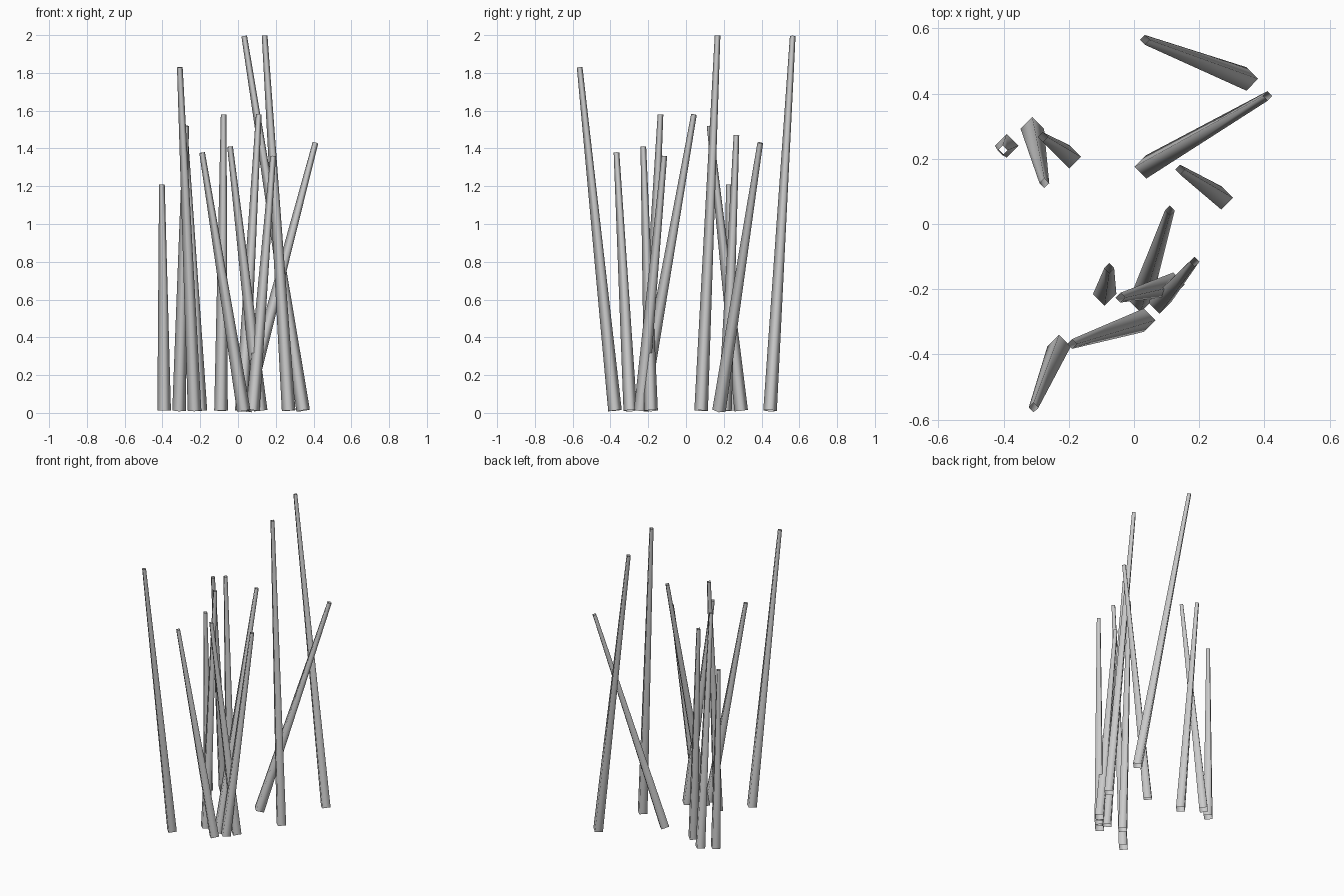
import bpy
from mathutils import Vector

BASE_R, TIP_R, BASE_Z = 0.036, 0.015, 0.012

# base x, base y, tip x, tip y, tip z
STALKS = [
    (0.345, 0.445, 0.033, 0.565, 1.995),
    (0.037, 0.175, 0.41, 0.393, 1.43),
    (-0.391, 0.24, -0.403, 0.226, 1.21),
    (-0.312, 0.292, -0.275, 0.125, 1.52),
    (-0.199, 0.206, -0.28, 0.267, 1.47),
    (0.268, 0.08, 0.141, 0.167, 1.998),
    (0.02, -0.235, 0.11, 0.042, 1.58),
    (0.078, -0.24, 0.186, -0.115, 1.36),
    (0.12, -0.185, -0.042, -0.226, 1.41),
    (-0.09, -0.215, -0.076, -0.135, 1.58),
    (0.03, -0.295, -0.19, -0.368, 1.378),
    (-0.23, -0.376, -0.308, -0.563, 1.83),
]


def stalk(i, bx, by, tx, ty, tz):
    """Open, four-sided tapered tube leaning from base to tip."""
    a, b = Vector((bx, by, BASE_Z)), Vector((tx, ty, tz))
    axis = b - a
    bpy.ops.mesh.primitive_cone_add(
        vertices=4, radius1=BASE_R, radius2=TIP_R, depth=axis.length,
        end_fill_type='NOTHING', location=(a + b) / 2,
        rotation=Vector((0, 0, 1)).rotation_difference(axis).to_euler())
    ob = bpy.context.object
    ob.name = f"stalk_{i:02d}"
    bpy.ops.object.shade_smooth()


# Clump of leaning stalks
for i, s in enumerate(STALKS, 1):
    stalk(i, *s)
